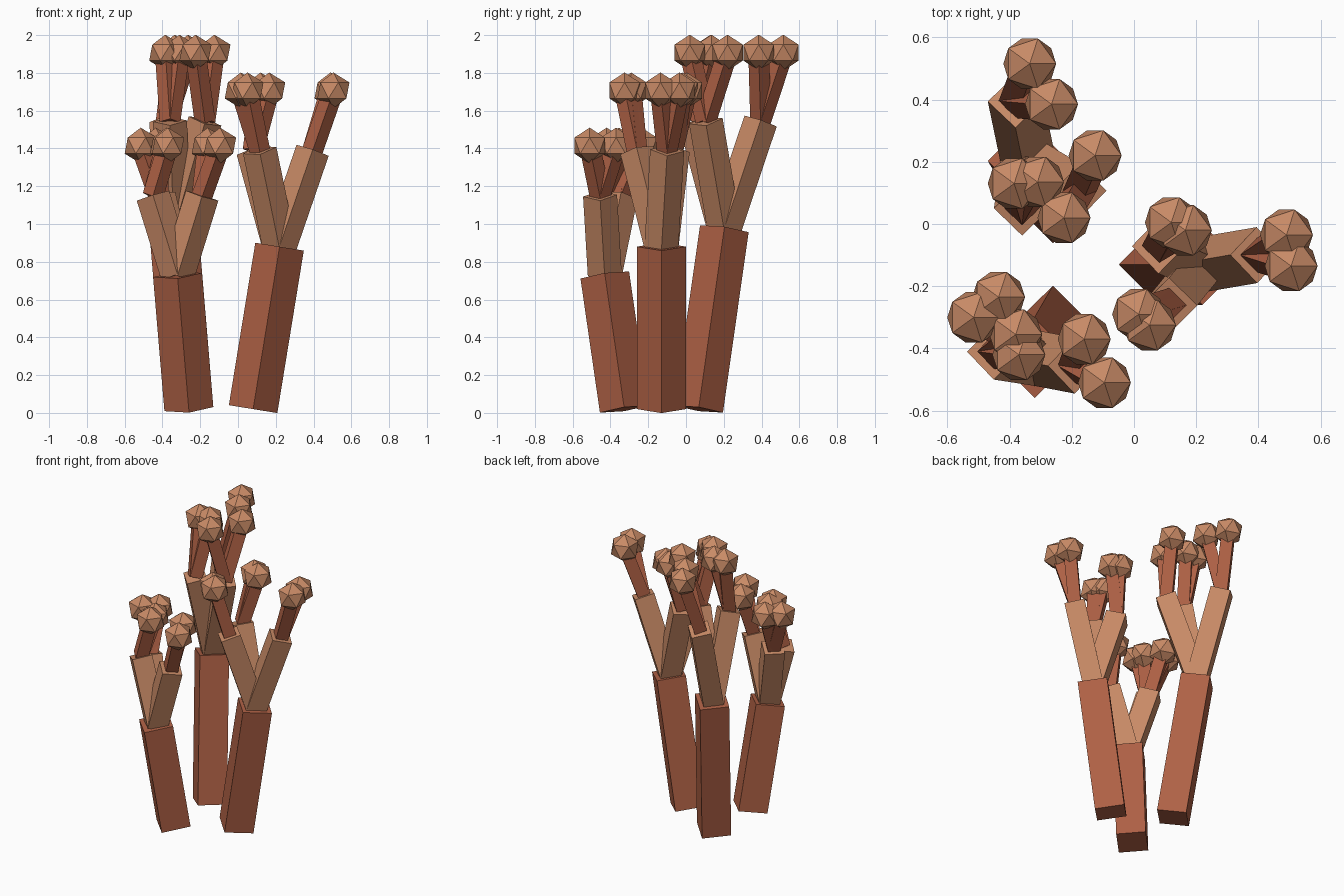
import bpy
from mathutils import Vector

if "Cube" in bpy.data.objects:
    bpy.data.objects.remove(bpy.data.objects["Cube"])


def material(name, color):
    m = bpy.data.materials.new(name)
    m.diffuse_color = color
    m.use_nodes = True
    m.node_tree.nodes["Principled BSDF"].inputs["Base Color"].default_value = m.diffuse_color
    return m


DARK = material("dark_coral", (0.43, 0.12, 0.06, 1))
LIGHT = material("light_coral", (0.58, 0.255, 0.133, 1))


def finish(name, mat):
    ob = bpy.context.object
    ob.name = name
    ob.data.materials.append(mat)
    return ob


# Square prism between two points, corners along x and y
def stick(name, start, end, radius, mat):
    a, b = Vector(start), Vector(end)
    d = b - a
    bpy.ops.mesh.primitive_cylinder_add(vertices=4, radius=radius, depth=d.length,
                                        location=(a + b) / 2)
    ob = finish(name, mat)
    ob.rotation_euler = Vector((0, 0, 1)).rotation_difference(d).to_euler()


# Faceted knob on a twig
def knob(name, pos):
    bpy.ops.mesh.primitive_ico_sphere_add(subdivisions=1, radius=0.095, location=pos)
    finish(name, LIGHT)


# Each stalk: trunk base, trunk top, branch height, knob height,
# then branches as (end xy, two knob xy positions)
STALKS = {
    "right": ((0.08, -0.13, 0.02), (0.22, -0.13, 0.88), 1.39, 1.707, [
        ((0.395, -0.10), (0.49, -0.035), (0.505, -0.135)),
        ((0.08, -0.07), (0.12, 0.005), (0.165, -0.02)),
        ((0.115, -0.26), (0.015, -0.29), (0.05, -0.325))]),
    "back": ((-0.26, 0.067, 0.02), (-0.34, 0.203, 0.975), 1.545, 1.907, [
        ((-0.38, 0.395), (-0.335, 0.515), (-0.265, 0.385)),
        ((-0.175, 0.105), (-0.125, 0.22), (-0.225, 0.02)),
        ((-0.36, 0.05), (-0.385, 0.13), (-0.31, 0.135))]),
    "left": ((-0.26, -0.327, 0.02), (-0.32, -0.43, 0.73), 1.15, 1.415, [
        ((-0.19, -0.455), (-0.16, -0.37), (-0.095, -0.51)),
        ((-0.45, -0.41), (-0.38, -0.355), (-0.37, -0.42)),
        ((-0.42, -0.345), (-0.435, -0.235), (-0.515, -0.3))]),
}

for side, (base, top, branch_z, knob_z, branches) in STALKS.items():
    stick(side + "_trunk", base, top, 0.13, DARK)
    for i, (end, *tips) in enumerate(branches, 1):
        fork = (*end, branch_z)
        stick(f"{side}_branch_{i}", top, fork, 0.09, LIGHT)
        for j, tip in enumerate(tips, 1):
            pos = (*tip, knob_z)
            stick(f"{side}_twig_{i}_{j}", fork, pos, 0.055, DARK)
            knob(f"{side}_knob_{i}_{j}", pos)
